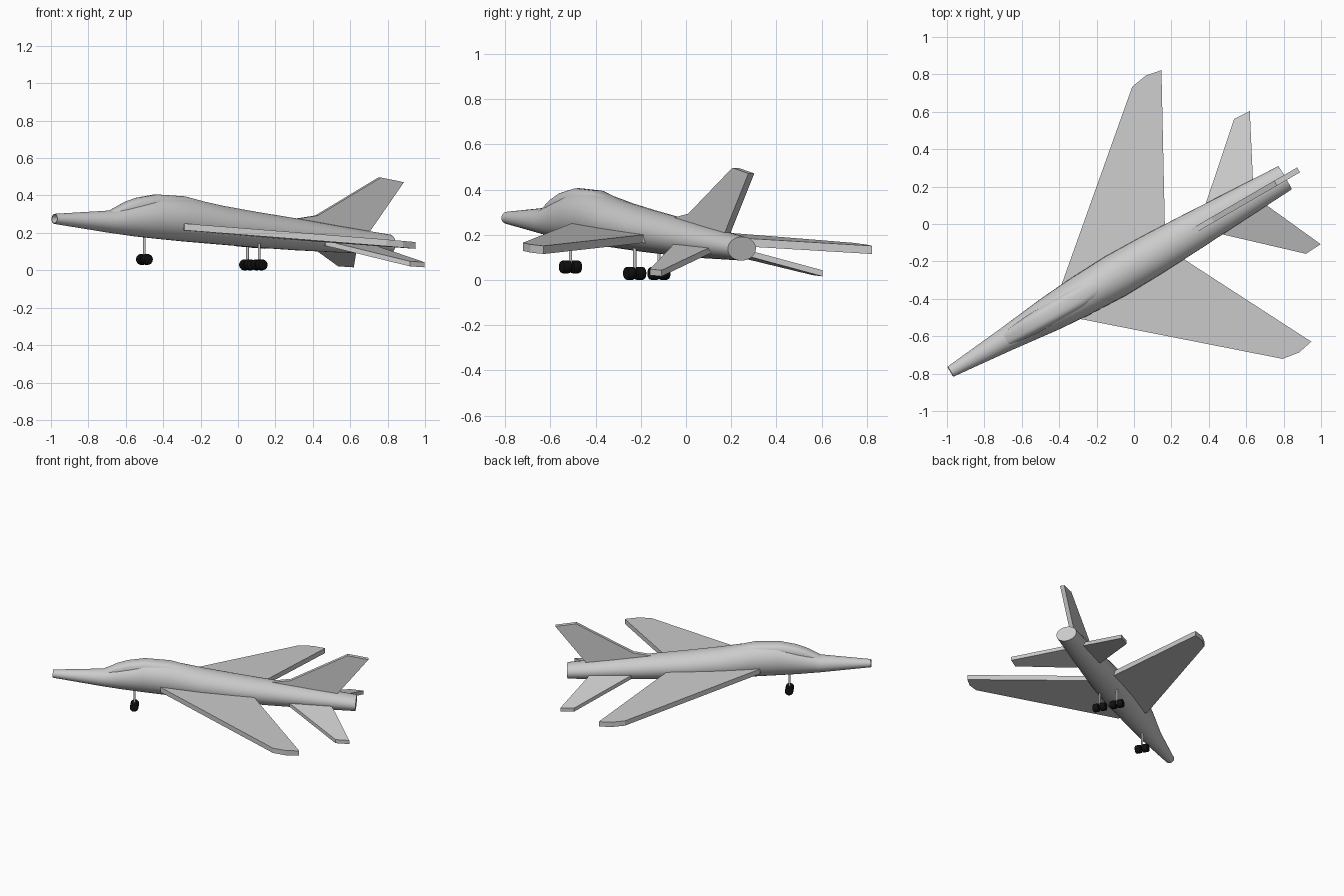
import bpy, bmesh, math
from mathutils import Matrix, Vector

if "Cube" in bpy.data.objects:
    bpy.data.objects.remove(bpy.data.objects["Cube"])

C, S = math.cos(math.radians(30.1)), math.sin(math.radians(30.1))

# Aircraft coordinates: u = nose to tail, w = left, z = up; yawed in the world
def place(p):
    u, w, z = p
    return Vector((C * u - S * (w - 0.191), S * u + C * (w - 0.191), z))

rubber = bpy.data.materials.new("rubber")
rubber.diffuse_color = (0.005, 0.005, 0.005, 1)
rubber.use_nodes = True
rubber.node_tree.nodes["Principled BSDF"].inputs["Base Color"].default_value = rubber.diffuse_color

def finish(name, bm, mat=None, smooth=False):
    for v in bm.verts:
        v.co = place(v.co)
    bmesh.ops.recalc_face_normals(bm, faces=bm.faces)
    me = bpy.data.meshes.new(name)
    bm.to_mesh(me)
    bm.free()
    ob = bpy.data.objects.new(name, me)
    bpy.context.collection.objects.link(ob)
    if mat:
        me.materials.append(mat)
    if smooth:
        bpy.ops.object.select_all(action='DESELECT')
        ob.select_set(True)
        bpy.context.view_layer.objects.active = ob
        bpy.ops.object.shade_smooth_by_angle(angle=math.radians(25))
    return ob

def loft(name, sections, power=1.0, n=32):
    """Sections are (u, bottom z, top z, half width)."""
    bm = bmesh.new()
    rings = []
    for u, lo, hi, hw in sections:
        ring = []
        for i in range(n):
            a = 2 * math.pi * i / n
            c, s = math.cos(a), math.sin(a)
            dz = math.copysign(abs(s) ** power, s) * (hi - lo) / 2
            dw = math.copysign(abs(c) ** power, c) * hw
            ring.append(bm.verts.new((u + 0.065 * dz, dw, (lo + hi) / 2 + dz)))
        rings.append(ring)
    for a, b in zip(rings, rings[1:]):
        for i in range(n):
            j = (i + 1) % n
            bm.faces.new((a[i], a[j], b[j], b[i]))
    bm.faces.new(rings[0])
    bm.faces.new(rings[-1])
    return finish(name, bm, smooth=True)

def slab(name, lower, upper):
    bm = bmesh.new()
    a = [bm.verts.new(p) for p in lower]
    b = [bm.verts.new(p) for p in upper]
    bm.faces.new(a)
    bm.faces.new(b)
    for i in range(len(a)):
        j = (i + 1) % len(a)
        bm.faces.new((a[i], a[j], b[j], b[i]))
    return finish(name, bm)

def lifting_surface(name, outline, side, height, thick, shear):
    mid = [(u + shear * side * w, side * w, height(u, w)) for u, w in outline]
    slab(name, [(u, w, z - thick / 2) for u, w, z in mid],
         [(u, w, z + thick / 2) for u, w, z in mid])

# Fuselage with recessed nose intake
loft("fuselage", [
    (-1.215, 0.254, 0.296, 0.024), (-1.245, 0.252, 0.298, 0.026),
    (-1.245, 0.248, 0.302, 0.031), (-0.9, 0.20, 0.32, 0.065),
    (-0.75, 0.182, 0.362, 0.082), (-0.625, 0.17, 0.392, 0.096),
    (-0.453, 0.155, 0.392, 0.109), (-0.224, 0.138, 0.347, 0.118),
    (0.0, 0.122, 0.312, 0.113), (0.25, 0.107, 0.277, 0.102),
    (0.5, 0.096, 0.238, 0.088), (0.822, 0.086, 0.191, 0.072)])

# Canopy crown
loft("canopy", [
    (-0.905, 0.25, 0.318, 0.038), (-0.81, 0.25, 0.365, 0.048),
    (-0.74, 0.25, 0.388, 0.054), (-0.625, 0.25, 0.406, 0.06),
    (-0.453, 0.25, 0.396, 0.064), (-0.24, 0.22, 0.347, 0.045)], power=0.7)

# Wings and tailplanes
wing = [(-0.5, 0.05), (-0.5, 0.105), (0.343, 0.831), (0.436, 0.846),
        (0.522, 0.829), (0.14, 0.108), (0.14, 0.05)]
tail = [(0.38, 0.03), (0.38, 0.09), (0.73, 0.408), (0.824, 0.403),
        (0.665, 0.075), (0.665, 0.03)]
for label, side in (("left", 1), ("right", -1)):
    lifting_surface(label + "_wing", wing, side,
                    lambda u, w: 0.232 - 0.078 * (u + 0.5) - 0.027 * (w - 0.109), 0.036, 0.021)
    lifting_surface(label + "_tailplane", tail, side,
                    lambda u, w: 0.145 - 0.07 * (u - 0.38) - 0.27 * (w - 0.09), 0.027, 0.036)

# Tail fin
fin = [(0.25, 0.276), (0.375, 0.293), (0.764, 0.496), (0.906, 0.471),
       (0.69, 0.2), (0.62, 0.16), (0.3, 0.2)]
slab("tail_fin", [(u, -0.015, z) for u, z in fin], [(u, 0.015, z) for u, z in fin])

# Landing gear: strut plus twin wheels
def gear(name, u, w, z, top):
    bm = bmesh.new()
    bmesh.ops.create_cone(bm, cap_ends=True, segments=12, radius1=0.007, radius2=0.007,
                          depth=top - z, matrix=Matrix.Translation((u, w, (top + z) / 2)))
    finish(name + "_strut", bm, smooth=True)
    for label, side in (("left", 1), ("right", -1)):
        bm = bmesh.new()
        bmesh.ops.create_cone(bm, cap_ends=True, segments=20, radius1=0.029, radius2=0.029, depth=0.044)
        rims = [e for e in bm.edges if any(len(f.verts) > 4 for f in e.link_faces)]
        bmesh.ops.bevel(bm, geom=rims, offset=0.009, segments=2, affect='EDGES', profile=0.5)
        bm.transform(Matrix.Translation((u, w + side * 0.025, z)) @ Matrix.Rotation(math.pi / 2, 4, 'X'))
        finish(name + "_" + label + "_wheel", bm, rubber, True)

gear("nose_gear", -0.689, 0.0, 0.058, 0.2)
gear("left_main_gear", -0.016, 0.062, 0.029, 0.18)
gear("right_main_gear", -0.016, -0.062, 0.029, 0.18)
